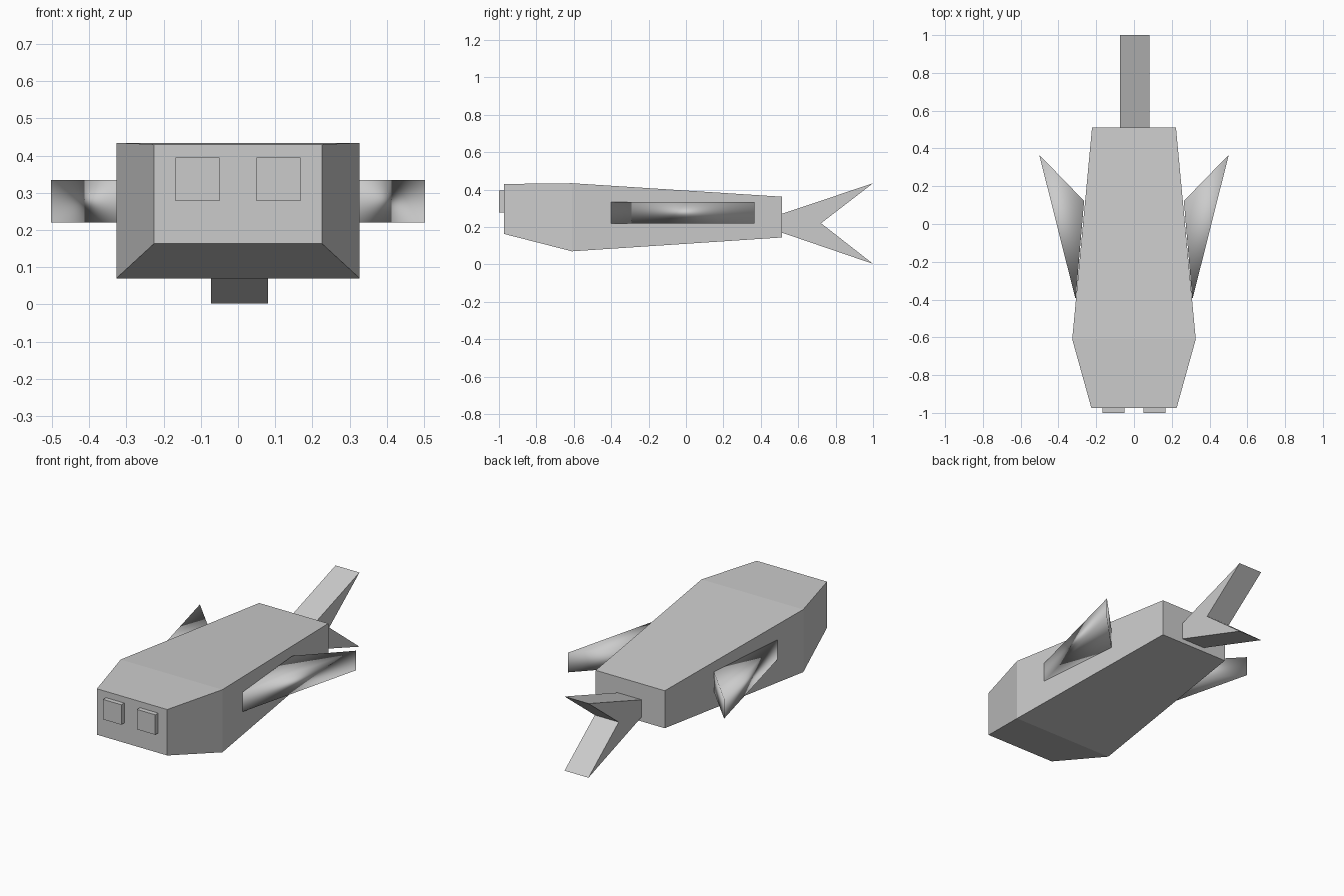
import bpy

cube = bpy.data.objects.get("Cube")
if cube:
    bpy.data.objects.remove(cube, do_unlink=True)

# Single plain material
grey = bpy.data.materials.new("plain_grey")
grey.use_nodes = True
COLOUR = (0.6, 0.6, 0.6, 1)
grey.diffuse_color = COLOUR
grey.node_tree.nodes["Principled BSDF"].inputs["Base Color"].default_value = COLOUR


def loft(name, rings, smooth=False):
    """Skin a list of matching rings and cap both ends."""
    n = len(rings[0])
    verts = [p for ring in rings for p in ring]
    faces = [tuple(range(n))[::-1], tuple(range(len(verts) - n, len(verts)))]
    for r in range(len(rings) - 1):
        for i in range(n):
            a, b = r * n + i, r * n + (i + 1) % n
            faces.append((a, b, b + n, a + n))
    mesh = bpy.data.meshes.new(name)
    mesh.from_pydata(verts, [], faces)
    mesh.materials.append(grey)
    obj = bpy.data.objects.new(name, mesh)
    bpy.context.collection.objects.link(obj)
    # Consistent outward normals
    import bmesh
    bm = bmesh.new()
    bm.from_mesh(mesh)
    bmesh.ops.recalc_face_normals(bm, faces=bm.faces)
    for f in bm.faces:
        f.smooth = smooth
    bm.to_mesh(mesh)
    bm.free()
    return obj


def rectangle(y, x0, x1, z0, z1):
    return [(x0, y, z0), (x1, y, z0), (x1, y, z1), (x0, y, z1)]


# Body: snout, widest section, tail end
sections = [(-0.973, 0.226, 0.163, 0.43), (-0.61, 0.327, 0.07, 0.434), (0.512, 0.222, 0.144, 0.362)]
loft("body", [rectangle(y, -w, w, z0, z1) for y, w, z0, z1 in sections])

# Forked tail, a side profile given thickness
tail = [(0.512, 0.27), (1.0, 0.434), (0.722, 0.22), (1.0, 0.003), (0.512, 0.17)]
loft("tail_fin", [[(x, y, z) for y, z in tail] for x in (-0.073, 0.081)])

# Eyes and swept side fins, mirrored
fin = [(0.309, -0.4), (0.502, 0.367), (0.264, 0.122)]
for side, s in (("left", 1), ("right", -1)):
    loft(side + "_eye", [rectangle(y, s * 0.05, s * 0.168, 0.278, 0.394) for y in (-1.0, -0.97)])
    loft(side + "_fin", [[(s * x, y, z) for x, y in fin] for z in (0.22, 0.334)], smooth=True)
